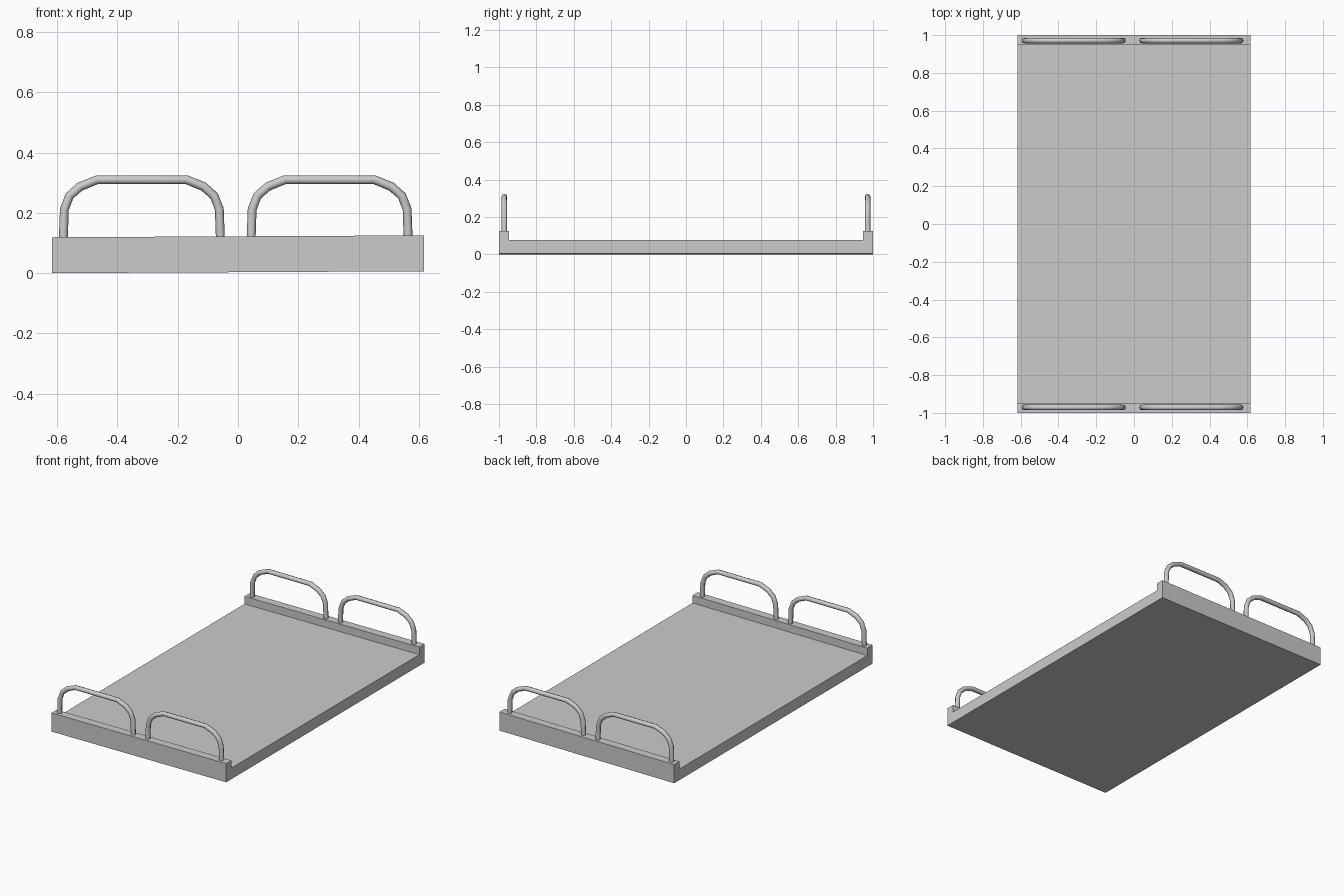
import bpy, bmesh

if "Cube" in bpy.data.objects:
    bpy.data.objects.remove(bpy.data.objects["Cube"])

W = 0.617      # half width
LIP = 0.947    # inner edge of the end lips
TILT = 0.005   # very slight sideways lean of the tray


def make_tray():
    # U-shaped side profile (y, z) extruded across x
    profile = [(-1, 0), (1, 0), (1, 0.119), (LIP, 0.119),
               (LIP, 0.071), (-LIP, 0.071), (-LIP, 0.119), (-1, 0.119)]
    bm = bmesh.new()
    face = bm.faces.new([bm.verts.new((-W, y, z)) for y, z in profile])
    res = bmesh.ops.extrude_face_region(bm, geom=[face])
    new = [g for g in res["geom"] if isinstance(g, bmesh.types.BMVert)]
    bmesh.ops.translate(bm, vec=(2 * W, 0, 0), verts=new)
    for v in bm.verts:
        v.co.z += TILT * (v.co.x + W)
    bmesh.ops.recalc_face_normals(bm, faces=bm.faces[:])
    mesh = bpy.data.meshes.new("tray")
    bm.to_mesh(mesh)
    bm.free()
    bpy.context.collection.objects.link(bpy.data.objects.new("tray", mesh))


def make_handle(name, cx, y):
    # Half of the bent tube's centre line (x offset, z), mirrored for the rest
    half = [(0.261, 0.10), (0.257, 0.212), (0.24, 0.256),
            (0.205, 0.287), (0.148, 0.310)]
    path = [(-x, z) for x, z in half] + half[::-1]
    curve = bpy.data.curves.new(name, "CURVE")
    curve.dimensions = "3D"
    curve.bevel_depth = 0.0148
    curve.bevel_resolution = 2
    curve.use_fill_caps = True
    spline = curve.splines.new("POLY")
    spline.points.add(len(path) - 1)
    for p, (x, z) in zip(spline.points, path):
        p.co = (cx + x, y, z, 1)
    obj = bpy.data.objects.new(name, curve)
    bpy.context.collection.objects.link(obj)
    # Turn into a mesh with rounded shading
    bpy.ops.object.select_all(action="DESELECT")
    obj.select_set(True)
    bpy.context.view_layer.objects.active = obj
    bpy.ops.object.convert(target="MESH")
    bpy.ops.object.shade_smooth_by_angle(angle=0.9)


make_tray()
for end, y in (("front", -0.971), ("back", 0.971)):
    for side, cx in (("left", -0.319), ("right", 0.304)):
        make_handle(f"{end}_{side}_handle", cx, y)
